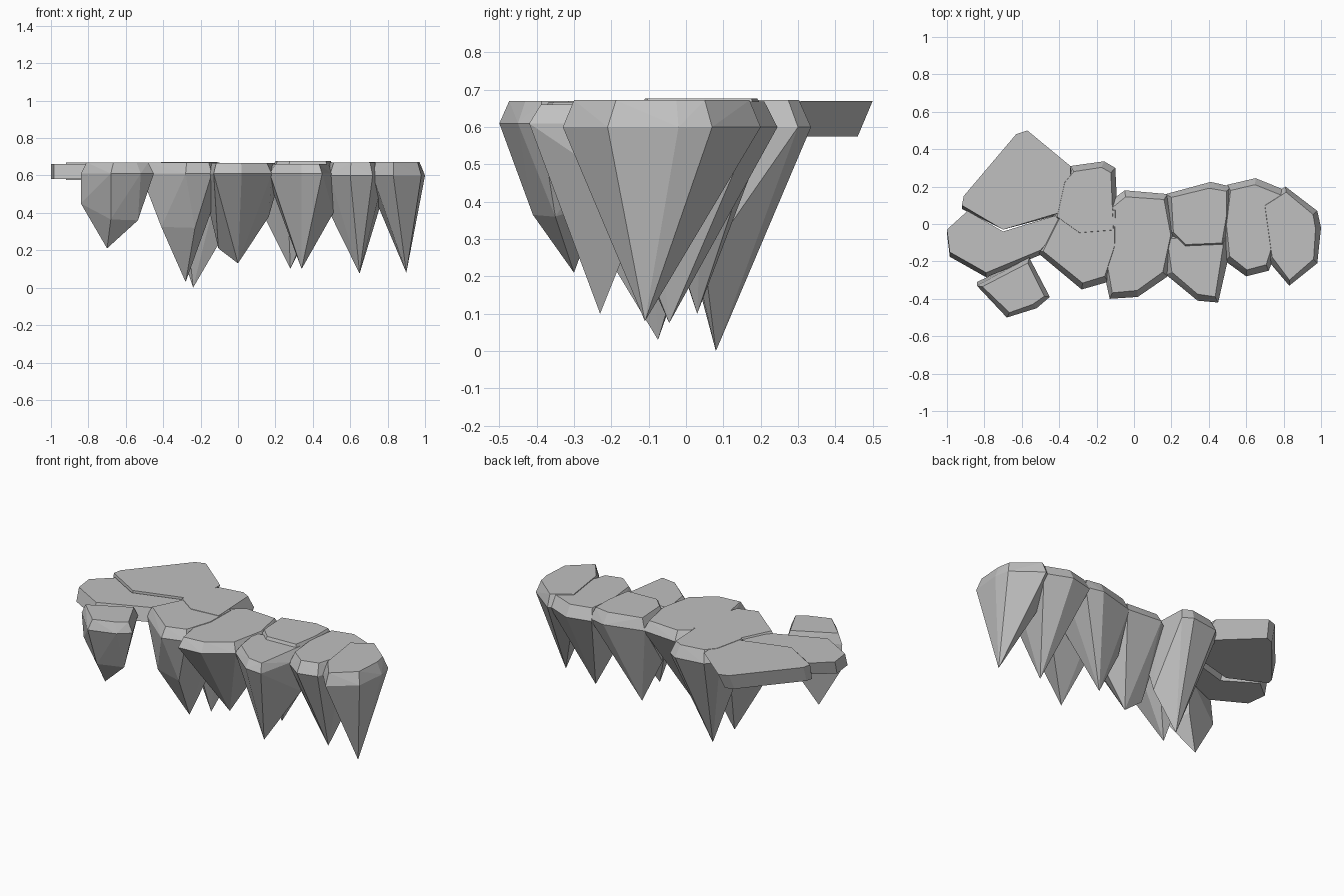
import bpy
import bmesh
from mathutils import Vector

default_cube = bpy.data.objects.get("Cube")
if default_cube:
    bpy.data.objects.remove(default_cube, do_unlink=True)

# One plain stone colour for everything
stone = bpy.data.materials.new("grey_stone")
stone.use_nodes = True
stone.diffuse_color = (.53, .53, .53, 1)
stone.node_tree.nodes["Principled BSDF"].inputs["Base Color"].default_value = stone.diffuse_color


def finish(name, bm):
    """Turn the working mesh into a named stone object."""
    bmesh.ops.recalc_face_normals(bm, faces=bm.faces)
    mesh = bpy.data.meshes.new(name)
    bm.to_mesh(mesh)
    bm.free()
    mesh.materials.append(stone)
    bpy.context.collection.objects.link(bpy.data.objects.new(name, mesh))


def spike(name, outline, tip, top=.67, rim=.61, bevel=.035, bulges=()):
    """Hanging rock: flat top, chamfered rim and sides that run down to a tip.
    Bulges are extra corners that swell the sides."""
    edge = [Vector((x, y, rim)) for x, y in outline]
    centre = sum(edge, Vector()) / len(edge)
    crown = []
    for point in edge:
        inner = point + (centre - point).normalized() * bevel
        inner.z = top
        crown.append(inner)
    bm = bmesh.new()
    for point in crown + edge + [tip] + list(bulges):
        bm.verts.new(point)
    hull = bmesh.ops.convex_hull(bm, input=bm.verts)
    spare = {v for v in hull["geom_interior"] if isinstance(v, bmesh.types.BMVert)}
    bmesh.ops.delete(bm, geom=list(spare), context="VERTS")
    # Merge the triangles of each flat face
    bmesh.ops.dissolve_limit(bm, angle_limit=.02, verts=bm.verts, edges=bm.edges)
    finish(name, bm)


def slab(name, upper_outline, lower_outline, top, bottom):
    """Thin broken plate between two outlines with matching corners."""
    bm = bmesh.new()
    upper = [bm.verts.new((x, y, top)) for x, y in upper_outline]
    lower = [bm.verts.new((x, y, bottom)) for x, y in lower_outline]
    bm.faces.new(upper)
    bm.faces.new(lower)
    for i in range(len(upper)):
        bm.faces.new((upper[i - 1], upper[i], lower[i], lower[i - 1]))
    finish(name, bm)


# Left end of the bridge: rounded block
spike("left_end_rock",
      [(.72, -.2), (.83, -.33), (.98, -.21), (1, -.02), (.98, .07),
       (.81, .2), (.68, .12), (.71, -.04)],
      tip=(.9, -.11, .08), top=.672, rim=.6, bevel=.03)

# Block beside the left end
spike("left_inner_rock",
      [(.49, -.2), (.6, -.28), (.72, -.25), (.78, -.1), (.81, .18),
       (.65, .245), (.5, .21), (.46, 0)],
      tip=(.65, -.045, .075), top=.668, rim=.6,
      bulges=[(.49, -.09, .4)])

# Pair of blocks left of the middle
spike("middle_front_rock",
      [(.17, -.27), (.34, -.41), (.45, -.42), (.5, -.2), (.51, -.04),
       (.25, -.04), (.15, -.06)],
      tip=(.34, -.23, .1), top=.66,
      bulges=[(.51, -.11, .4)])
spike("middle_back_rock",
      [(.18, -.06), (.26, -.14), (.49, -.13), (.53, .05), (.52, .2),
       (.41, .225), (.17, .16)],
      tip=(.28, .03, .1), top=.677,
      bulges=[(.14, .03, .38)])

# Central block, with a low shoulder towards the right
spike("centre_rock",
      [(-.15, -.28), (-.13, -.4), (.02, -.39), (.18, -.28), (.23, -.05),
       (.18, .16), (-.05, .18), (-.13, .12), (-.2, -.08)],
      tip=(0, -.08, .13), top=.667,
      bulges=[(-.105, -.06, .21), (.165, -.09, .38)])

# Large blocks on the right of the middle
spike("right_front_rock",
      [(-.52, -.15), (-.28, -.35), (-.14, -.31), (-.07, -.12),
       (-.08, .1), (-.38, .13)],
      tip=(-.28, -.075, .03), top=.67,
      bulges=[(-.41, -.2, .325), (-.23, -.25, .32)])
spike("right_back_rock",
      [(-.44, .02), (-.4, .24), (-.34, .31), (-.16, .335), (-.1, .3),
       (-.09, .1), (-.09, -.06), (-.3, -.08)],
      tip=(-.24, .08, 0), top=.672, rim=.6,
      bulges=[(-.1, .05, .24)])

# Separate small block at the front right
spike("right_loose_rock",
      [(-.84, -.33), (-.68, -.5), (-.52, -.45), (-.45, -.39), (-.56, -.18)],
      tip=(-.7, -.3, .21), bevel=.03,
      bulges=[(-.84, -.31, .45), (-.68, -.41, .365), (-.535, -.35, .36),
              (-.6, -.23, .4)])

# Broken plates at the right end
slab("right_back_plate",
     [(-.92, .1), (-.91, .15), (-.63, .48), (-.57, .5), (-.34, .31),
      (-.34, .06), (-.4, .06), (-.7, -.03)],
     [(-.92, .08), (-.91, .12), (-.64, .44), (-.59, .46), (-.32, .2),
      (-.32, .05), (-.4, .05), (-.7, -.03)],
     top=.67, bottom=.575)
slab("right_front_plate",
     [(-1, -.03), (-.985, -.15), (-.79, -.26), (-.5, -.14), (-.38, 0),
      (-.42, .045), (-.7, -.04), (-.89, .07)],
     [(-1, -.05), (-.985, -.175), (-.79, -.285), (-.5, -.165), (-.38, -.02),
      (-.42, 0), (-.7, -.08), (-.89, .04)],
     top=.66, bottom=.58)
